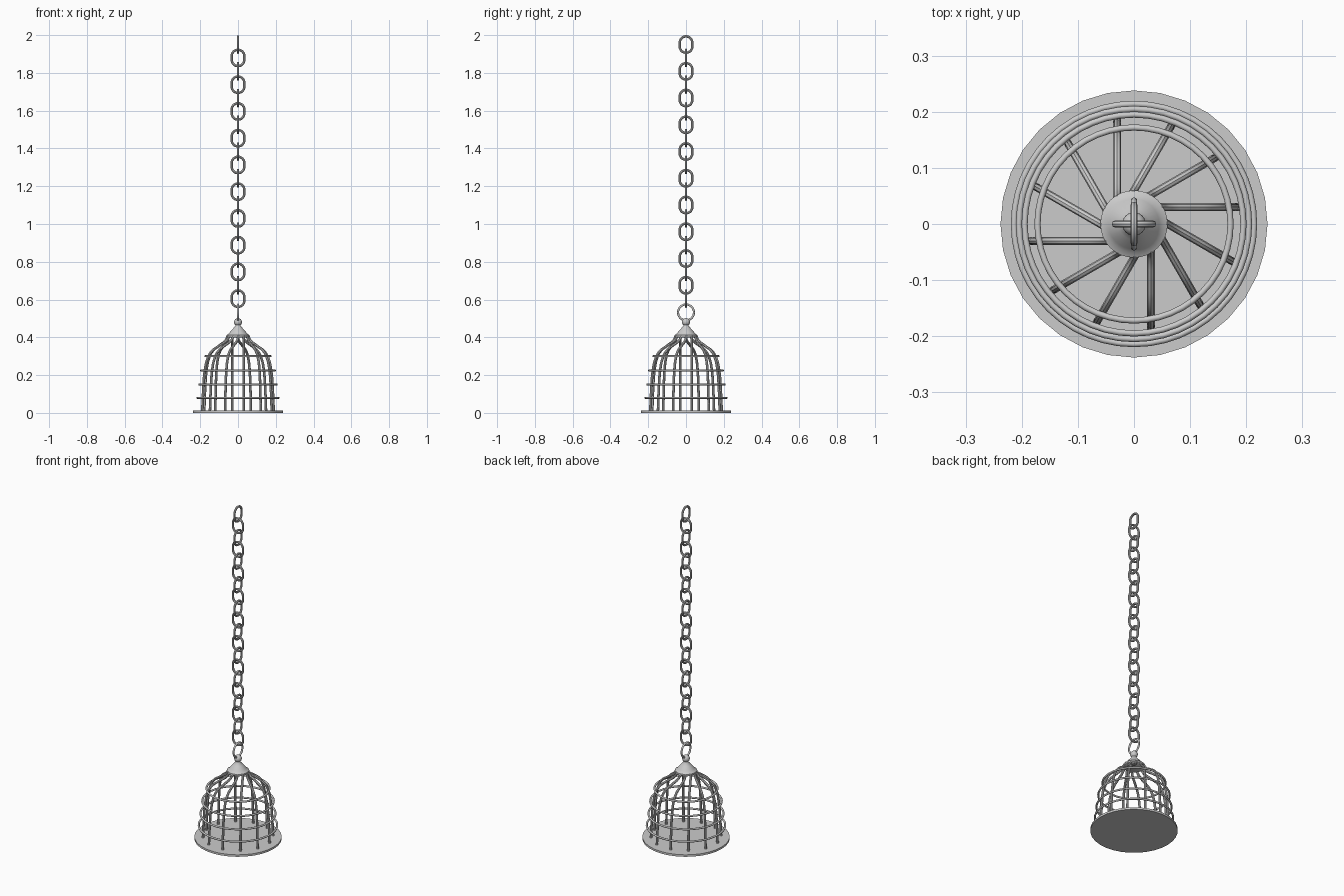
import bpy
import math
from mathutils import Matrix

cube = bpy.data.objects.get("Cube")
if cube:
    bpy.data.objects.remove(cube, do_unlink=True)

grey = bpy.data.materials.new("light_grey_metal")
grey.use_nodes = True
color = (0.6, 0.6, 0.6, 1)
grey.diffuse_color = color
grey.node_tree.nodes["Principled BSDF"].inputs["Base Color"].default_value = color


def finish(obj, name):
    """Name, colour and smooth a mesh part."""
    obj.name = name
    obj.data.name = name
    obj.data.materials.clear()
    obj.data.materials.append(grey)
    bpy.ops.object.select_all(action="DESELECT")
    obj.select_set(True)
    bpy.context.view_layer.objects.active = obj
    bpy.ops.object.shade_smooth_by_angle(angle=math.radians(40))
    return obj


def tube(name, points, radius, closed=False, smooth_path=False):
    """Sweep a round bar along a path."""
    curve = bpy.data.curves.new(name, "CURVE")
    curve.dimensions = "3D"
    curve.bevel_depth = radius
    curve.bevel_resolution = 2
    curve.use_fill_caps = not closed
    curve.resolution_u = 4
    spline = curve.splines.new("BEZIER")
    spline.bezier_points.add(len(points) - 1)
    for bp, co in zip(spline.bezier_points, points):
        bp.co = co
        bp.handle_left_type = bp.handle_right_type = "AUTO" if smooth_path else "VECTOR"
    if not smooth_path:
        curve.resolution_u = 1
    spline.use_cyclic_u = closed
    obj = bpy.data.objects.new(name, curve)
    bpy.context.collection.objects.link(obj)
    bpy.ops.object.select_all(action="DESELECT")
    obj.select_set(True)
    bpy.context.view_layer.objects.active = obj
    bpy.ops.object.convert(target="MESH")
    return finish(bpy.context.object, name)


def torus(name, z, radius, thickness, rotation=(0, 0, 0)):
    bpy.ops.mesh.primitive_torus_add(
        major_radius=radius, minor_radius=thickness, major_segments=48,
        minor_segments=10, location=(0, 0, z), rotation=rotation)
    return finish(bpy.context.object, name)


def lathe(name, profile, sides=32):
    """Revolve a radius and height profile around z."""
    verts, faces = [], []
    for r, z in profile:
        for i in range(sides):
            a = math.tau * i / sides
            verts.append((r * math.cos(a), r * math.sin(a), z))
    for k in range(len(profile) - 1):
        for i in range(sides):
            j = (i + 1) % sides
            low, high = k * sides, (k + 1) * sides
            faces.append((low + i, low + j, high + j, high + i))
    faces.append(tuple(reversed(range(sides))))
    top = (len(profile) - 1) * sides
    faces.append(tuple(range(top, top + sides)))
    mesh = bpy.data.meshes.new(name)
    mesh.from_pydata(verts, [], faces)
    obj = bpy.data.objects.new(name, mesh)
    bpy.context.collection.objects.link(obj)
    return finish(obj, name)


# Floor plate
lathe("floor_plate", [(0.238, 0), (0.238, 0.012)])

# Twelve bent bars, each set slightly to the side of the centre
bar_path = [(0.045, 0.41), (0.058, 0.385), (0.1, 0.355), (0.14, 0.325),
            (0.162, 0.285), (0.176, 0.22), (0.184, 0.12), (0.189, 0.006)]
bar = tube("bar_1", [(x, 0.03, z) for x, z in bar_path], 0.007, smooth_path=True)
for i in range(1, 12):
    copy = bpy.data.objects.new(f"bar_{i + 1}", bar.data)
    copy.matrix_world = Matrix.Rotation(math.tau * i / 12, 4, "Z")
    bpy.context.collection.objects.link(copy)

# Hoops around the bars
for i, (z, r) in enumerate([(0.08, 0.214), (0.15, 0.205), (0.225, 0.195), (0.3, 0.172)]):
    torus(f"hoop_{i + 1}", z, r, 0.0055)

# Cap, ball and hanging ring
lathe("cap", [(0.054, 0.398), (0.06, 0.403), (0.06, 0.412), (0.051, 0.417),
              (0.045, 0.425), (0.028, 0.445), (0.014, 0.46), (0.012, 0.475)])
bpy.ops.mesh.primitive_uv_sphere_add(segments=24, ring_count=12, radius=0.021,
                                     location=(0, 0, 0.481))
finish(bpy.context.object, "ball")
torus("hanging_ring", 0.532, 0.042, 0.0055, (0, math.pi / 2, 0))

# Chain of oval links, alternately turned a quarter
oval = []
for i in range(24):
    a = math.tau * (i + 0.5) / 24
    oval.append((0.0335 * math.cos(a), 0,
                 0.0335 * math.sin(a) + math.copysign(0.01, math.sin(a))))
link = tube("chain_link_1", oval, 0.0065, closed=True)
for k in range(20):
    obj = link
    if k:
        obj = bpy.data.objects.new(f"chain_link_{k + 1}", link.data)
        bpy.context.collection.objects.link(obj)
    obj.location = (0, 0, 1.95 - 0.0708 * k)
    obj.rotation_euler = (0, 0, math.pi / 2 if k % 2 == 0 else 0)
